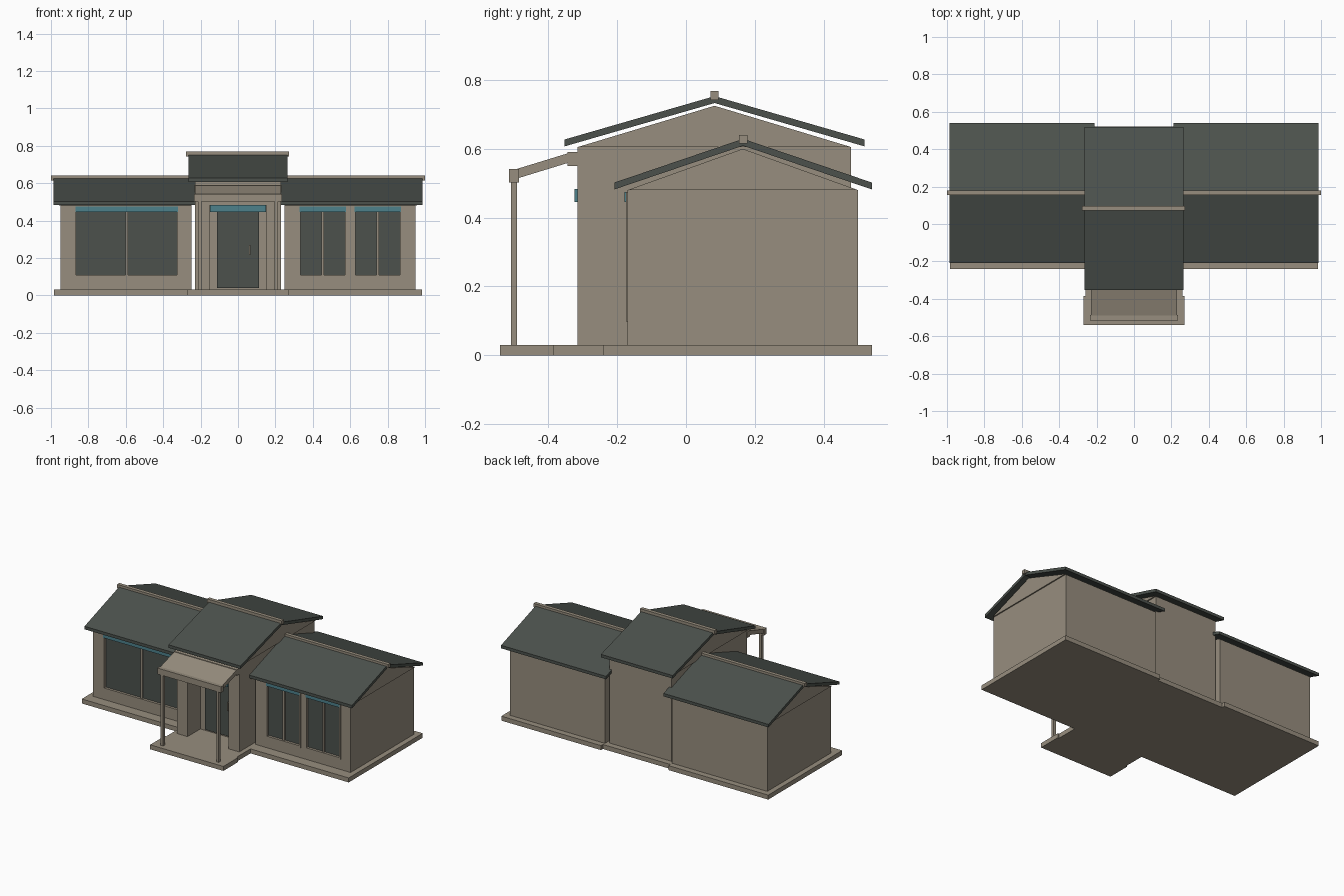
import bpy, bmesh

if "Cube" in bpy.data.objects:
    bpy.data.objects.remove(bpy.data.objects["Cube"])


def material(name, rgb):
    m = bpy.data.materials.new(name)
    m.diffuse_color = (*rgb, 1)
    m.use_nodes = True
    m.node_tree.nodes["Principled BSDF"].inputs["Base Color"].default_value = m.diffuse_color
    return m


TAN = material("tan_render", (0.31, 0.27, 0.21))
SLATE = material("dark_slate", (0.072, 0.083, 0.073))
TEAL = material("teal_blind", (0.075, 0.22, 0.26))


def prism(name, profile, x0, x1, mat):
    """Extrude a (y, z) profile from x0 to x1."""
    bm = bmesh.new()
    face = bm.faces.new([bm.verts.new((x0, y, z)) for y, z in profile])
    ext = bmesh.ops.extrude_face_region(bm, geom=[face])
    verts = [v for v in ext["geom"] if isinstance(v, bmesh.types.BMVert)]
    bmesh.ops.translate(bm, verts=verts, vec=(x1 - x0, 0, 0))
    bmesh.ops.recalc_face_normals(bm, faces=bm.faces)
    me = bpy.data.meshes.new(name)
    bm.to_mesh(me)
    bm.free()
    me.materials.append(mat)
    ob = bpy.data.objects.new(name, me)
    bpy.context.collection.objects.link(ob)
    return ob


def box(name, x0, x1, y0, y1, z0, z1, mat=TAN):
    return prism(name, [(y0, z0), (y1, z0), (y1, z1), (y0, z1)], x0, x1, mat)


def cut(ob, *bounds):
    """Cut a box-shaped recess out of a wall block."""
    cutter = box("cutter", *bounds)
    cutter.hide_render = True
    mod = ob.modifiers.new("recess", 'BOOLEAN')
    mod.operation = 'DIFFERENCE'
    mod.solver = 'EXACT'
    mod.object = cutter
    bpy.context.view_layer.objects.active = ob
    bpy.ops.object.modifier_apply(modifier=mod.name)
    bpy.data.objects.remove(cutter)


def gable_roof(name, x0, x1, mid, half, eave, peak, thick):
    prism(name, [(mid - half, eave), (mid, peak), (mid + half, eave),
                 (mid + half, eave - thick), (mid, peak - thick),
                 (mid - half, eave - thick)], x0, x1, SLATE)


def window(name, wall, x0, x1, y):
    z0, z1 = 0.11, 0.475
    cut(wall, x0, x1, y - 0.1, y + 0.02, z0, z1)
    box(name + "_glass", x0, x1, y + 0.012, y + 0.021, z0, z1, SLATE)
    c = (x0 + x1) / 2
    box(name + "_mullion", c - 0.006, c + 0.006, y + 0.002, y + 0.015, z0, z1)
    box(name + "_blind", x0 - 0.005, x1 + 0.005, y - 0.008, y + 0.001, 0.445, z1, TEAL)
    # raised surround
    for side, a in (("left", x0 - 0.012), ("right", x1)):
        box(f"{name}_frame_{side}", a, a + 0.012, y - 0.005, y + 0.001, z0 - 0.012, z1)
    box(name + "_sill", x0, x1, y - 0.005, y + 0.001, z0 - 0.012, z0)


# Ground slabs
box("centre_slab", -0.26, 0.26, -0.39, 0.52, 0, 0.03)
box("porch_slab", -0.27, 0.27, -0.54, -0.385, 0, 0.03)

# Wings
walls = {}
for side, s in (("left", -1), ("right", 1)):
    def span(a, b):
        return sorted((s * a, s * b))
    box(side + "_slab", *span(0.25, 0.985), -0.24, 0.54, 0, 0.03)
    walls[side] = box(side + "_wall", *span(0.248, 0.95), -0.17, 0.50, 0.03, 0.48)
    prism(side + "_gable", [(-0.17, 0.48), (0.50, 0.48), (0.165, 0.60)],
          *span(0.248, 0.958), TAN)
    gable_roof(side + "_roof", *span(0.212, 0.987), 0.166, 0.374, 0.502, 0.629, 0.02)
    box(side + "_ridge", *span(0.2, 1.0), 0.154, 0.178, 0.615, 0.64)

# Windows
window("left_window", walls["left"], -0.865, -0.325, -0.17)
window("right_window_inner", walls["right"], 0.335, 0.572, -0.17)
window("right_window_outer", walls["right"], 0.627, 0.867, -0.17)

# Central hall
hall = box("hall_wall", -0.23, 0.23, -0.315, 0.48, 0.03, 0.605)
cut(hall, -0.152, 0.152, -0.5, -0.18, 0.0, 0.48)
prism("hall_gable", [(-0.315, 0.605), (0.48, 0.605), (0.083, 0.725)], -0.238, 0.238, TAN)
gable_roof("hall_roof", -0.265, 0.265, 0.083, 0.436, 0.627, 0.753, 0.02)
box("hall_ridge", -0.278, 0.272, 0.071, 0.095, 0.742, 0.768)

# Door
box("door", -0.113, 0.113, -0.189, -0.18, 0.04, 0.46, SLATE)
box("door_handle", 0.06, 0.068, -0.2, -0.188, 0.215, 0.27)
box("door_blind", -0.15, 0.15, -0.324, -0.312, 0.445, 0.483, TEAL)

# Porch canopy
prism("canopy", [(-0.49, 0.542), (-0.33, 0.591), (-0.33, 0.563), (-0.49, 0.514)],
      -0.23, 0.23, TAN)
box("canopy_back_beam", -0.232, 0.232, -0.345, -0.31, 0.55, 0.59)
box("canopy_front_beam", -0.235, 0.235, -0.515, -0.486, 0.502, 0.542)
for side, s in (("left", -1), ("right", 1)):
    box(side + "_porch_post", s * 0.205 - 0.009, s * 0.205 + 0.009,
        -0.509, -0.491, 0.03, 0.51)
